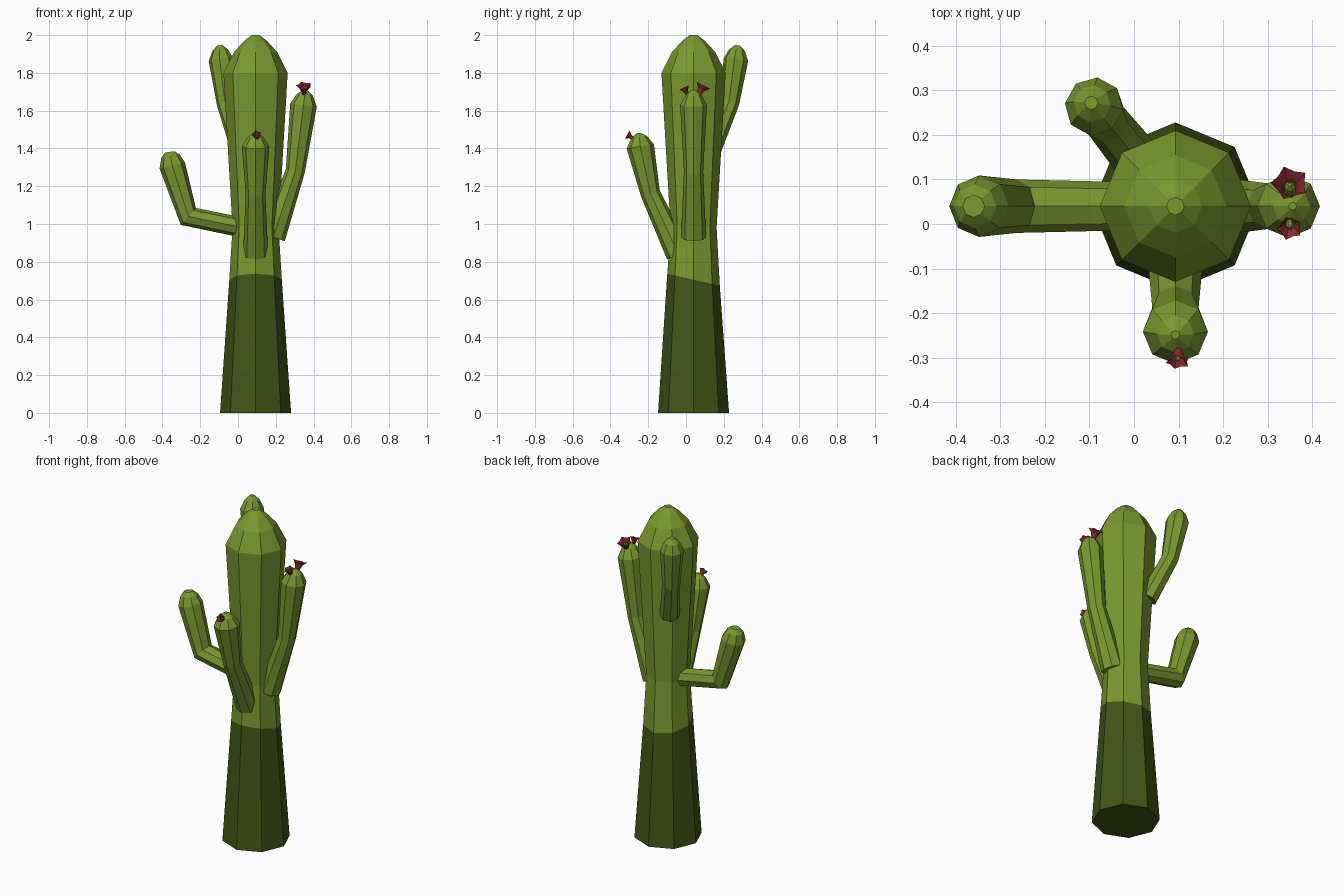
import bpy, math
from mathutils import Vector

if "Cube" in bpy.data.objects:
    bpy.data.objects.remove(bpy.data.objects["Cube"])


def material(name, rgb):
    m = bpy.data.materials.new(name)
    m.diffuse_color = (*rgb, 1)
    m.use_nodes = True
    m.node_tree.nodes["Principled BSDF"].inputs["Base Color"].default_value = m.diffuse_color
    return m


GREEN = material("cactus green", (0.195, 0.32, 0.028))
DARK = material("dark bark green", (0.056, 0.09, 0.008))
RED = material("flower red", (0.25, 0.022, 0.03))


def make_object(name, verts, faces, mats):
    me = bpy.data.meshes.new(name)
    me.from_pydata(verts, [], faces)
    for m in mats:
        me.materials.append(m)
    ob = bpy.data.objects.new(name, me)
    bpy.context.collection.objects.link(ob)
    return ob


def skin(rings):
    """Quads between successive rings, plus end caps."""
    n = len(rings[0])
    verts = [v for r in rings for v in r]
    faces = [(k * n + i, k * n + (i + 1) % n, (k + 1) * n + (i + 1) % n, (k + 1) * n + i)
             for k in range(len(rings) - 1) for i in range(n)]
    faces.append(tuple(reversed(range(n))))
    faces.append(tuple(range(len(verts) - n, len(verts))))
    return verts, faces


def circle(c, a, b, r, n=8):
    return [c + (a * math.cos(2 * math.pi * i / n) + b * math.sin(2 * math.pi * i / n)) * r
            for i in range(n)]


# Trunk: eight-sided lathe, slanted colour line at the third ring
X, Y, Z = Vector((1, 0, 0)), Vector((0, 1, 0)), Vector((0, 0, 1))
CX, CY = 0.093, 0.04
profile = [(0.188, 0), (0.139, 0.705), (0.122, 0.98), (0.17, 1.8),
           (0.115, 1.91), (0.06, 1.97), (0.02, 2.0)]
rings = [circle(Vector((CX, CY, z)), X, Y, r) for r, z in profile]
for v in rings[1]:
    v.z -= 0.23 * (v.y - CY)
trunk = make_object("trunk", *skin(rings), [GREEN, DARK])
for p in trunk.data.polygons:
    if p.center.z < 0.5:
        p.material_index = 1


# Arms: eight-sided tubes along bent paths, points are (x, y, z, radius)
def arm(name, path, side):
    side = Vector(side).normalized()
    pts = [Vector(p[:3]) for p in path]
    rings = []
    for i, p in enumerate(pts):
        t = Vector()
        if i > 0:
            t += (p - pts[i - 1]).normalized()
        if i < len(pts) - 1:
            t += (pts[i + 1] - p).normalized()
        t.normalize()
        a = (side - t * side.dot(t)).normalized()
        rings.append(circle(p, a, t.cross(a), path[i][3]))
    make_object(name, *skin(rings), [GREEN])


arm("left_arm", [(0.03, CY, 0.98, 0.053), (-0.263, CY, 1.04, 0.06), (-0.348, CY, 1.31, 0.069),
                 (-0.357, CY, 1.36, 0.049), (-0.36, CY, 1.382, 0.025)], (0, 1, 0))
arm("right_arm", [(0.185, CY, 0.93, 0.066), (0.303, CY, 1.28, 0.051), (0.347, CY, 1.63, 0.071),
                  (0.354, CY, 1.685, 0.042), (0.356, CY, 1.71, 0.009)], (0, 1, 0))
arm("front_arm", [(CX, -0.04, 0.84, 0.066), (CX, -0.188, 1.16, 0.052), (CX, -0.242, 1.41, 0.073),
                  (CX, -0.247, 1.46, 0.042), (CX, -0.249, 1.482, 0.01)], (1, 0, 0))
arm("back_arm", [(0.015, 0.135, 1.40, 0.055), (-0.063, 0.232, 1.64, 0.05), (-0.09, 0.264, 1.87, 0.066),
                 (-0.094, 0.27, 1.92, 0.042), (-0.096, 0.272, 1.945, 0.015)], (0.78, 0.62, 0))


# Flowers: five-petalled open cups with a green bud in the middle
def flower(name, base, axis, r, h):
    base, axis = Vector(base), Vector(axis).normalized()
    a = (X - axis * X.dot(axis)).normalized()
    b = axis.cross(a)
    low = circle(base, a, b, r * 0.3, 10)
    mid = circle(base + axis * h * 0.55, a, b, r * 0.5, 10)
    rim = circle(base + axis * h, a, b, r, 10)
    for i in range(0, 10, 2):
        rim[i] = rim[i].lerp(base + axis * h * 0.7, 0.25)
    verts, faces = skin([low, mid, rim])
    make_object(name + "_petals", verts, faces[:-1], [RED])
    bud = [circle(base + axis * h * z, a, b, r * s, 6)
           for z, s in ((0, 0.28), (0.65, 0.3), (0.85, 0.1))]
    make_object(name + "_bud", *skin(bud), [GREEN])


flower("large_flower", (0.35, 0.07, 1.69), (0, 0.45, 0.9), 0.043, 0.05)
flower("small_flower", (0.35, 0.007, 1.685), (0, -0.4, 0.9), 0.029, 0.042)
flower("front_flower", (0.099, -0.282, 1.455), (0, -0.8, 0.5), 0.027, 0.035)
